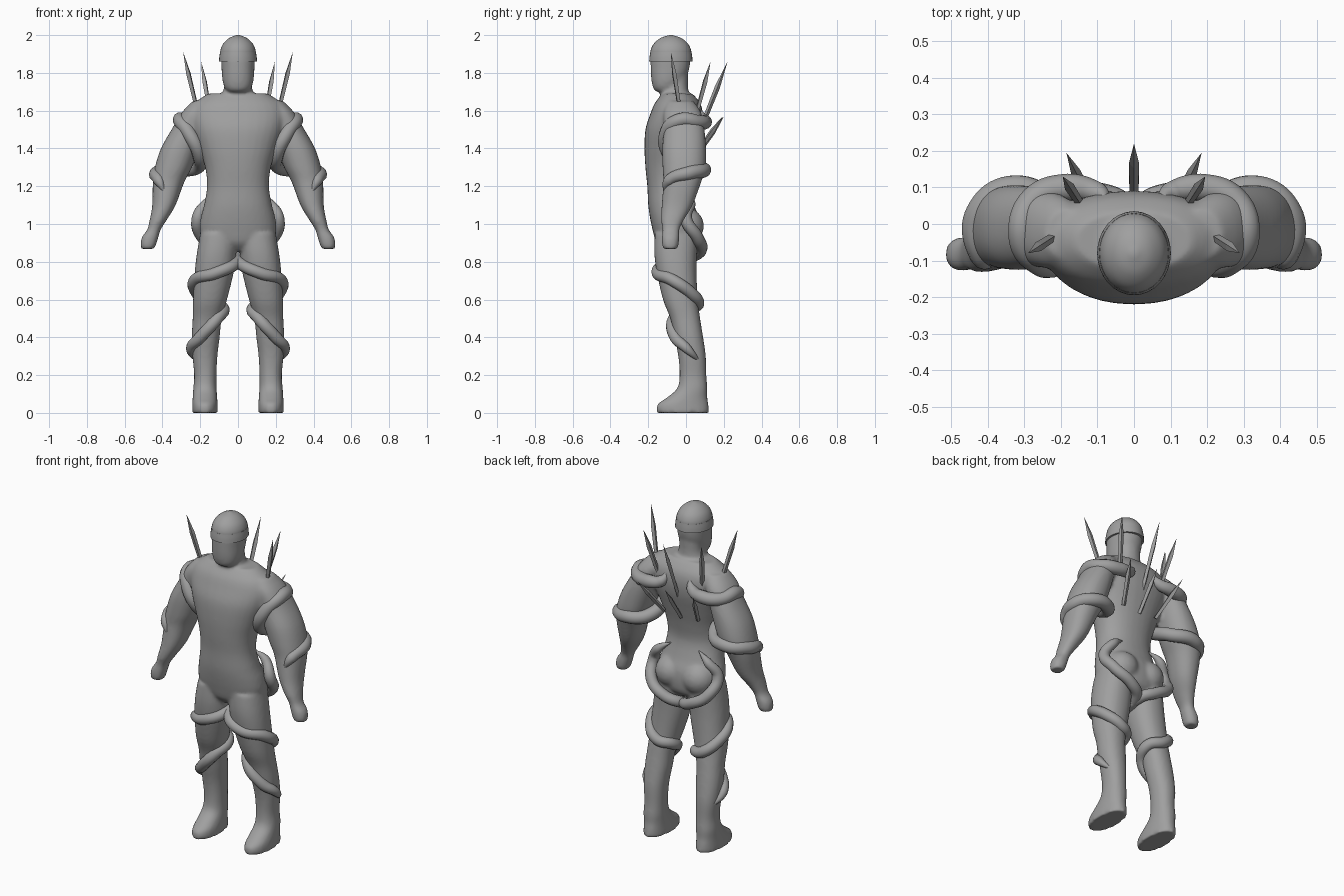
import bpy, bmesh, math
from mathutils import Vector

cube = bpy.data.objects.get("Cube")
if cube:
    bpy.data.objects.remove(cube, do_unlink=True)

grey = bpy.data.materials.new("stone_grey")
grey.use_nodes = True
COLOUR = (0.35, 0.35, 0.35, 1)
grey.diffuse_color = COLOUR
grey.node_tree.nodes["Principled BSDF"].inputs["Base Color"].default_value = COLOUR


def add_object(name, bm, smooth=True):
    bmesh.ops.recalc_face_normals(bm, faces=bm.faces)
    for f in bm.faces:
        f.smooth = smooth
    mesh = bpy.data.meshes.new(name)
    bm.to_mesh(mesh)
    bm.free()
    mesh.materials.append(grey)
    ob = bpy.data.objects.new(name, mesh)
    bpy.context.collection.objects.link(ob)
    return ob


def catmull(a, b, c, d, t):
    return 0.5 * (2 * b + (c - a) * t + (2 * a - 5 * b + 4 * c - d) * t * t
                  + (3 * b - a - 3 * c + d) * t ** 3)


def loft(bm, rows, side=1, steps=4, sides=32, power=2.2):
    """Skin horizontal rounded rings given as (x, y, z, half width, half depth)."""
    pts = [rows[0], *rows, rows[-1]]
    rings = []
    for i in range(1, len(pts) - 2):
        for k in range(steps):
            rings.append([catmull(*q, k / steps) for q in zip(*pts[i - 1:i + 3])])
    rings.append(rows[-1])
    loops = []
    for x, y, z, rx, ry in rings:
        loop = []
        for k in range(sides):
            a = math.tau * k / sides
            c, s = math.cos(a), math.sin(a)
            px = math.copysign(abs(c) ** (2 / power), c) * rx
            py = math.copysign(abs(s) ** (2 / power), s) * ry
            loop.append(bm.verts.new((side * (x + px), y + py, z)))
        loops.append(loop)
    for lo, hi in zip(loops, loops[1:]):
        for k in range(sides):
            n = (k + 1) % sides
            bm.faces.new((lo[k], lo[n], hi[n], hi[k]))
    bm.faces.new(loops[0])
    bm.faces.new(loops[-1])


# Body: torso, head, arms, legs and buttocks fused into one skin
TORSO = [(0, -.05, .86, .1, .07), (0, -.047, .9, .165, .11), (0, -.05, .96, .202, .125),
         (0, -.06, 1.03, .198, .13), (0, -.078, 1.1, .18, .122), (0, -.092, 1.2, .164, .113),
         (0, -.09, 1.3, .174, .125), (0, -.08, 1.4, .205, .14), (0, -.065, 1.5, .24, .15),
         (0, -.05, 1.58, .255, .14), (0, -.045, 1.64, .23, .12), (0, -.045, 1.69, .16, .08)]
NECK = [(0, -.06, 1.6, .12, .09), (0, -.06, 1.69, .085, .075), (0, -.06, 1.74, .07, .07),
        (0, -.06, 1.82, .072, .072)]
HEAD = [(0, -.115, 1.7, .05, .045), (0, -.108, 1.72, .07, .066), (0, -.097, 1.76, .082, .086),
        (0, -.085, 1.82, .087, .102), (0, -.082, 1.9, .088, .102), (0, -.08, 1.95, .06, .07)]
ARM = [(.18, -.03, 1.65, .06, .07), (.22, -.02, 1.59, .078, .1), (.265, -.01, 1.5, .087, .108),
       (.308, -.01, 1.4, .1, .116), (.342, -.01, 1.3, .098, .114), (.368, -.02, 1.22, .083, .1),
       (.392, -.047, 1.1, .062, .082), (.423, -.072, 1.02, .045, .06),
       (.445, -.08, .97, .036, .045), (.465, -.082, .93, .044, .046),
       (.475, -.083, .89, .041, .044), (.478, -.083, .868, .034, .036)]
LEG = [(.1, -.05, .95, .1, .115), (.113, -.055, .85, .104, .113), (.125, -.05, .75, .104, .106),
       (.148, -.03, .6, .09, .092), (.163, -.004, .5, .077, .079), (.171, .015, .4, .074, .076),
       (.175, .032, .3, .066, .073), (.173, .037, .2, .059, .071), (.175, .033, .13, .062, .08),
       (.175, .005, .08, .065, .108), (.175, -.016, .045, .067, .135), (.175, -.017, 0, .068, .139)]

bm = bmesh.new()
for rows in (TORSO, NECK, HEAD):
    loft(bm, rows)
for s in (-1, 1):
    loft(bm, ARM, s)
    loft(bm, LEG, s)
    cheek = bmesh.ops.create_uvsphere(bm, u_segments=24, v_segments=16, radius=.095)["verts"]
    for v in cheek:
        v.co = v.co + Vector((s * .09, .0, .99))
body = add_object("body", bm)
remesh = body.modifiers.new("fuse", 'REMESH')
remesh.mode = 'VOXEL'
remesh.voxel_size = .01
remesh.use_smooth_shade = True
soften = body.modifiers.new("soften", 'SMOOTH')
soften.factor = .5
soften.iterations = 7

# Cap: rounded crown over a slightly wider band
bm = bmesh.new()
loft(bm, [(0, -.08, 1.89, .094, .108), (0, -.08, 1.92, .093, .107), (0, -.08, 1.955, .078, .09),
          (0, -.08, 1.985, .046, .054), (0, -.08, 2.0, .008, .008)], power=2)
add_object("cap_crown", bm)
bm = bmesh.new()
loft(bm, [(0, -.08, 1.86, .101, .115), (0, -.08, 1.885, .099, .113),
          (0, -.08, 1.91, .095, .109)], power=2)
band = add_object("cap_band", bm)
bpy.context.view_layer.objects.active = band
band.select_set(True)
bpy.ops.object.shade_smooth_by_angle(angle=math.radians(40))
band.select_set(False)


# Tentacles wound around the limbs, tapering to points at both ends
def tentacle(name, points, radius, side):
    cu = bpy.data.curves.new(name, 'CURVE')
    cu.dimensions = '3D'
    cu.bevel_depth = radius
    cu.bevel_resolution = 4
    cu.resolution_u = 10
    cu.use_fill_caps = True
    sp = cu.splines.new('BEZIER')
    sp.bezier_points.add(len(points) - 1)
    last = len(points) - 1
    for i, (bp, p) in enumerate(zip(sp.bezier_points, points)):
        bp.co = (side * p[0], p[1], p[2])
        bp.handle_left_type = bp.handle_right_type = 'AUTO'
        bp.radius = .05 if i in (0, last) else (.8 if i in (1, last - 1) else 1)
    cu.materials.append(grey)
    ob = bpy.data.objects.new(name, cu)
    bpy.context.collection.objects.link(ob)
    ob.select_set(True)
    bpy.context.view_layer.objects.active = ob
    bpy.ops.object.convert(target='MESH')
    bpy.ops.object.shade_smooth()
    ob.select_set(False)


ARM_WRAP = [(.075, .06, 1.63), (.1, .085, 1.56), (.18, .1, 1.54), (.275, .065, 1.54),
            (.307, -.03, 1.55), (.265, -.1, 1.49), (.205, -.085, 1.37), (.22, .04, 1.3),
            (.34, .095, 1.285), (.428, .02, 1.27), (.418, -.09, 1.23), (.385, -.118, 1.16)]
LEG_WRAP = [(.09, .01, 1.16), (.165, .025, 1.11), (.213, .0, 1.03), (.188, .06, .93),
            (.09, .08, .865), (.015, .035, .83), (.02, -.11, .785), (.12, -.15, .74),
            (.225, -.075, .705), (.22, .02, .64), (.15, .065, .58), (.08, .02, .555),
            (.11, -.062, .5), (.2, -.055, .4), (.25, .005, .34), (.21, .085, .26)]


# Spikes: four-sided blades, widest part way along
def spike(name, base, tip, width=.014):
    base, tip = Vector(base), Vector(tip)
    axis = tip - base
    turn = axis.to_track_quat('Z', 'Y')
    bm = bmesh.new()
    root, mid = [[bm.verts.new(base + axis * t + turn @ Vector((r * c, r * d, 0)))
                  for c, d in ((1, 0), (0, 1), (-1, 0), (0, -1))]
                 for t, r in ((-.1, width * .8), (.6, width))]
    top = bm.verts.new(tip)
    for k in range(4):
        n = (k + 1) % 4
        bm.faces.new((root[k], root[n], mid[n], mid[k]))
        bm.faces.new((mid[k], mid[n], top))
    bm.faces.new(root)
    add_object(name, bm, smooth=False)


for label, s in (("right", -1), ("left", 1)):
    tentacle(label + "_arm_tentacle", ARM_WRAP, .038, s)
    tentacle(label + "_leg_tentacle", LEG_WRAP, .032, s)
    spike(label + "_shoulder_spike", (s * .22, -.035, 1.62), (s * .29, -.08, 1.91))
    spike(label + "_upper_back_spike", (s * .15, .06, 1.6), (s * .195, .13, 1.86))
    spike(label + "_lower_back_spike", (s * .12, .06, 1.38), (s * .185, .195, 1.57))
spike("spine_upper_spike", (0, .085, 1.52), (0, .22, 1.86))
spike("spine_lower_spike", (0, .06, 1.37), (0, .2, 1.57))
